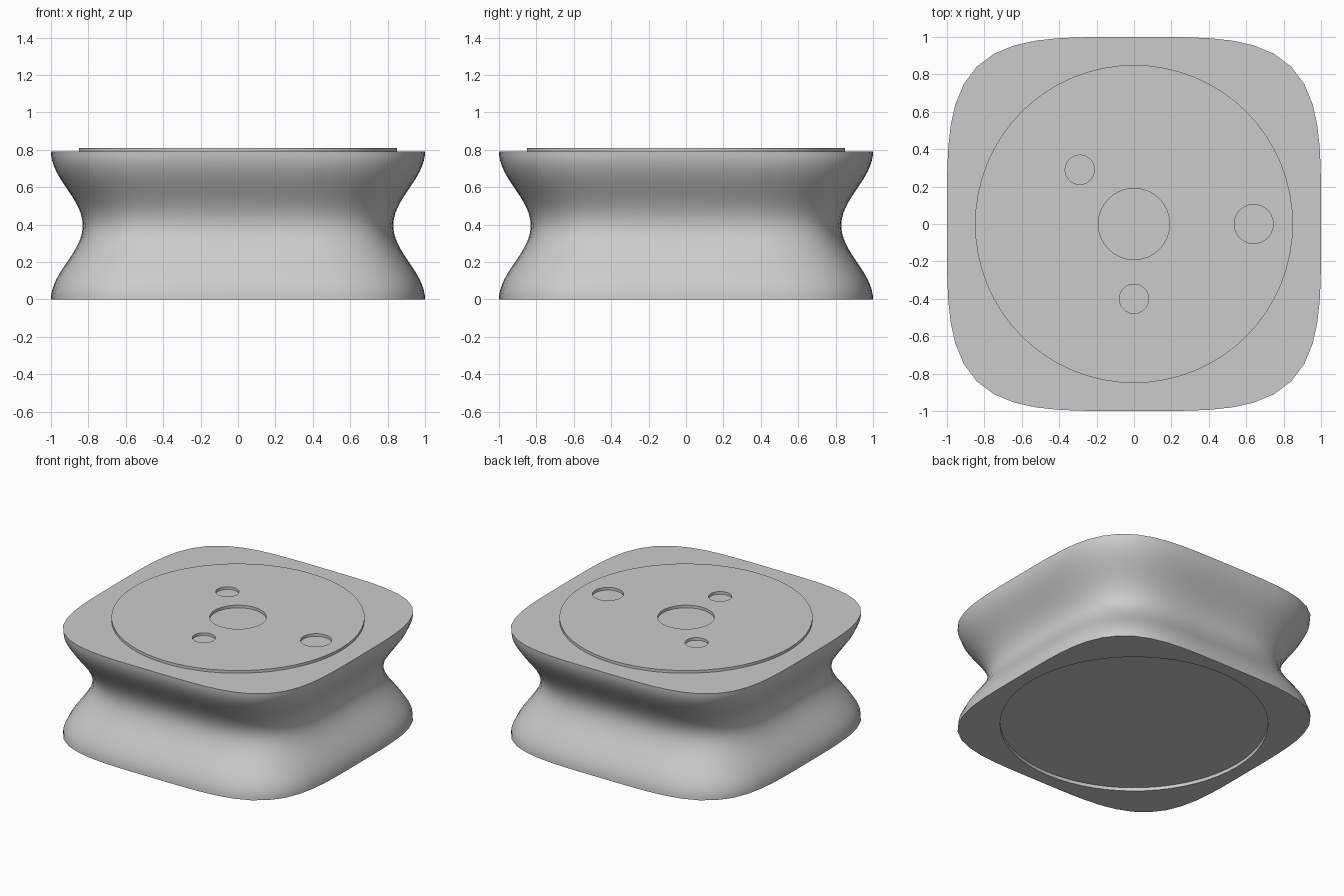
import bpy, bmesh, math

if "Cube" in bpy.data.objects:
    bpy.data.objects.remove(bpy.data.objects["Cube"])

SEG = 64
BODY_TOP = 0.79
PLATE_TOP = 0.81

grey = bpy.data.materials.new("plain grey")
grey.diffuse_color = (0.6, 0.6, 0.6, 1)
grey.use_nodes = True
grey.node_tree.nodes["Principled BSDF"].inputs["Base Color"].default_value = grey.diffuse_color


def finish(name, mesh):
    mesh.materials.clear()
    mesh.materials.append(grey)
    mesh.shade_smooth()
    mesh.set_sharp_from_angle(angle=math.radians(35))
    obj = bpy.data.objects.new(name, mesh)
    bpy.context.collection.objects.link(obj)
    return obj


def squircle(a):
    return (math.cos(a) ** 4 + math.sin(a) ** 4) ** -0.25


def add_ring(bm, z, radius):
    ring = []
    for i in range(SEG):
        a = 2 * math.pi * i / SEG
        r = radius(a)
        ring.append(bm.verts.new((r * math.cos(a), r * math.sin(a), z)))
    return ring


# Waisted body: recess floor, recess rim, then the side rings up to the top
bm = bmesh.new()
rings = [add_ring(bm, 0.025, lambda a: 0.9), add_ring(bm, 0, lambda a: 0.9)]
STEPS = 32
for k in range(STEPS + 1):
    t = k / STEPS
    scale = 1 - 0.17 * math.sin(math.pi * t) ** 2
    rings.append(add_ring(bm, BODY_TOP * t, lambda a: scale * squircle(a)))
for low, high in zip(rings, rings[1:]):
    for i in range(SEG):
        j = (i + 1) % SEG
        bm.faces.new((low[i], low[j], high[j], high[i]))
bm.faces.new(rings[0][::-1])
bm.faces.new(rings[-1])
bmesh.ops.recalc_face_normals(bm, faces=bm.faces)
body_mesh = bpy.data.meshes.new("body")
bm.to_mesh(body_mesh)
bm.free()
finish("body", body_mesh)

# Round top plate with four holes, as a filled and extruded flat curve
curve = bpy.data.curves.new("plate_outline", 'CURVE')
curve.dimensions = '2D'
curve.fill_mode = 'BOTH'
curve.extrude = (PLATE_TOP - BODY_TOP) / 2
circles = [(0, 0, 0.85), (0, 0, 0.19), (0.64, 0, 0.104),
           (-0.29, 0.29, 0.078), (0, -0.4, 0.078)]
for cx, cy, r in circles:
    spline = curve.splines.new('POLY')
    spline.points.add(SEG - 1)
    spline.use_cyclic_u = True
    for i, p in enumerate(spline.points):
        a = 2 * math.pi * i / SEG
        p.co = (cx + r * math.cos(a), cy + r * math.sin(a), 0, 1)
outline = bpy.data.objects.new("plate_outline", curve)
bpy.context.collection.objects.link(outline)
bpy.context.view_layer.update()
deps = bpy.context.evaluated_depsgraph_get()
plate_mesh = bpy.data.meshes.new_from_object(outline.evaluated_get(deps))
bpy.data.objects.remove(outline)

# Weld the plate and point its faces outwards
bm = bmesh.new()
bm.from_mesh(plate_mesh)
bmesh.ops.remove_doubles(bm, verts=bm.verts, dist=1e-4)
bmesh.ops.recalc_face_normals(bm, faces=bm.faces)
bm.to_mesh(plate_mesh)
bm.free()
plate = finish("top_plate", plate_mesh)
plate.location.z = (PLATE_TOP + BODY_TOP) / 2
